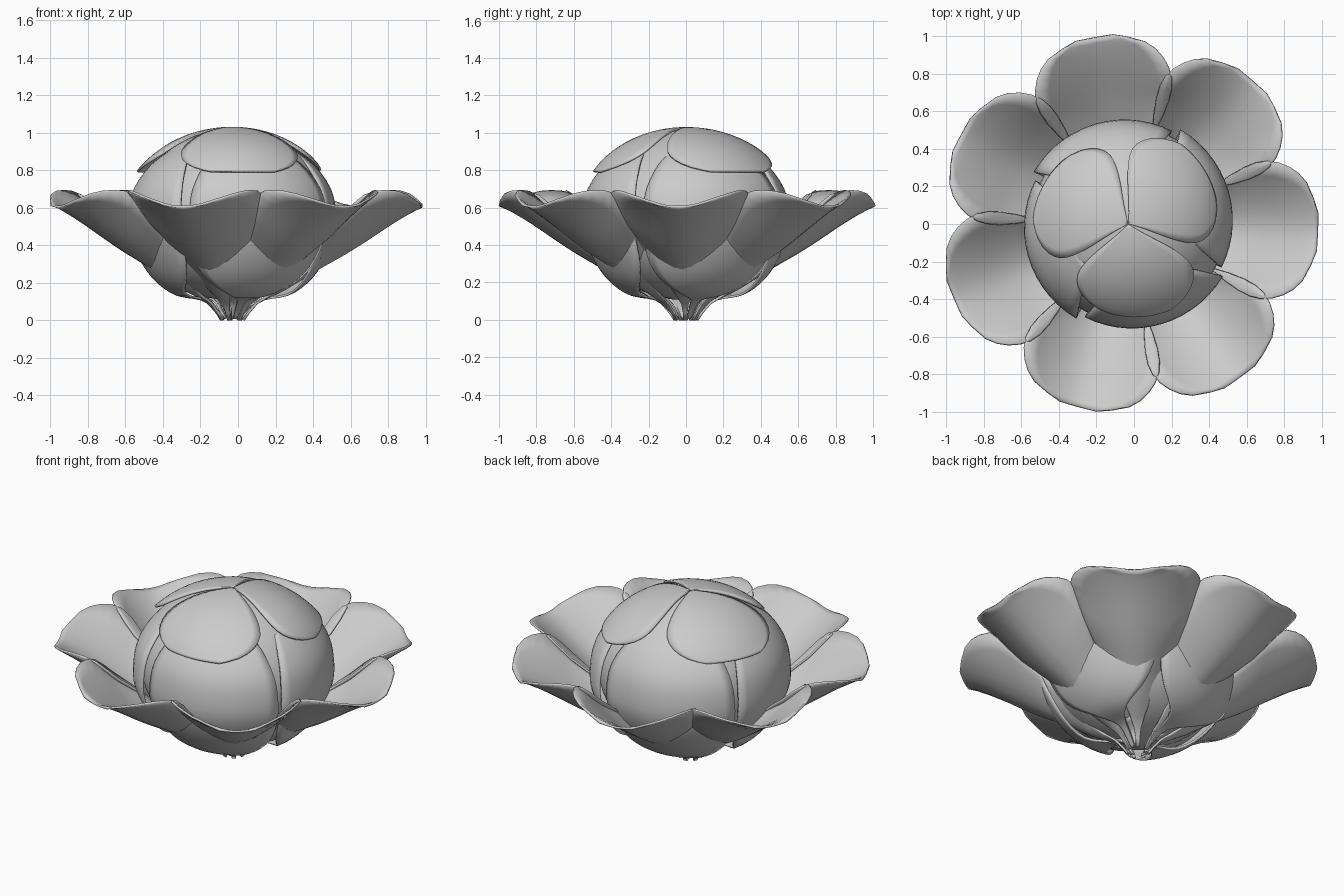
import bpy, bmesh, math
from mathutils import Vector

if "Cube" in bpy.data.objects:
    bpy.data.objects.remove(bpy.data.objects["Cube"])

CX = -0.03  # flower axis

grey = bpy.data.materials.new("petal_grey")
grey.diffuse_color = (0.6, 0.6, 0.6, 1)
grey.use_nodes = True
grey.node_tree.nodes["Principled BSDF"].inputs["Base Color"].default_value = grey.diffuse_color


def finish(obj, angle=50):
    obj.data.materials.append(grey)
    bpy.ops.object.select_all(action='DESELECT')
    bpy.context.view_layer.objects.active = obj
    obj.select_set(True)
    bpy.ops.object.shade_smooth_by_angle(angle=math.radians(angle))


def smooth(stations, steps):
    """Catmull-Rom resampling of the station list."""
    pts = [Vector(s) for s in stations]
    pts = [pts[0]] + pts + [pts[-1]]
    out = []
    for a, b, c, d in zip(pts, pts[1:], pts[2:], pts[3:]):
        for i in range(steps):
            t = i / steps
            out.append(0.5 * (2 * b + (c - a) * t + (2 * a - 5 * b + 4 * c - d) * t * t
                              + (3 * b - a - 3 * c + d) * t ** 3))
    return out + [pts[-1]]


def petal(name, rows, place, angle, cols=10, thick=0.012):
    """Loft a petal: place(row, u) gives a point, u runs -1..1 across it."""
    bm = bmesh.new()
    grid = [[bm.verts.new(place(r, 2 * i / cols - 1)) for i in range(cols + 1)] for r in rows]
    for a, b in zip(grid, grid[1:]):
        for i in range(cols):
            bm.faces.new((a[i], a[i + 1], b[i + 1], b[i]))
    bmesh.ops.recalc_face_normals(bm, faces=bm.faces)
    me = bpy.data.meshes.new(name)
    bm.to_mesh(me)
    bm.free()
    obj = bpy.data.objects.new(name, me)
    bpy.context.collection.objects.link(obj)
    obj.location.x = CX
    obj.rotation_euler.z = math.radians(angle)
    mod = obj.modifiers.new("thickness", 'SOLIDIFY')
    mod.thickness = thick
    mod.offset = 0
    finish(obj)
    return obj


def cupped(s, u):
    # s = radius, height, half width, edge lift
    return (s[0], s[2] * u, s[1] + s[3] * abs(u) ** 1.7)


def wrapped(s, u):
    # s = radius, height, half angle; one side sits slightly further out
    a = math.radians(s[2]) * u
    r = s[0] * (1 + 0.025 * u)
    return (r * math.cos(a), r * math.sin(a), s[1])


# Seven open outer petals with narrow claws at the base
outer = [(.06, 0, .012, 0), (.13, .09, .02, 0), (.28, .165, .08, .03), (.45, .27, .22, .14),
         (.6, .355, .325, .2), (.72, .43, .365, .235), (.84, .51, .34, .18),
         (.94, .57, .26, .1), (1.01, .605, .1, .01)]
for k in range(7):
    petal("outer_petal_%d" % (k + 1), smooth(outer, 2), cupped, -2.5 + k * 360 / 7)

# Four wide petals wrapped around the bud
side = [(.05, .01, 12), (.1, .06, 9), (.17, .11, 9), (.3, .135, 20), (.4, .2, 35), (.48, .3, 42),
        (.545, .44, 43), (.555, .56, 43), (.525, .7, 42), (.43, .83, 38), (.3, .92, 30)]
for k in range(4):
    petal("side_petal_%d" % (k + 1), smooth(side, 3), wrapped, 18 + k * 90, 14)

# Three petals closing the top of the bud
cap = []
for r, half in ((.004, 50), (.06, 52), (.14, 54), (.23, 55), (.32, 54), (.39, 51), (.44, 44),
                (.475, 33), (.495, 20)):
    cap.append((r, .56 + .465 * math.sqrt(1 - (r / .57) ** 2), half))
for k in range(3):
    petal("top_petal_%d" % (k + 1), smooth(cap, 2), wrapped, -84 + k * 120, 14)

# Thin claws of the inner petals under the bud
claw = [(.04, .01, .01, 0), (.07, .06, .014, 0), (.1, .1, .03, .01), (.18, .14, .06, .01)]
for k in range(3):
    petal("inner_claw_%d" % (k + 1), smooth(claw, 2), cupped, -84 + k * 120, 4)

# Closed bud core seen through the gaps
bpy.ops.mesh.primitive_uv_sphere_add(segments=40, ring_count=24, radius=1, location=(CX, 0, .56))
core = bpy.context.object
core.name = "bud_core"
core.scale = (.52, .52, .455)
finish(core)
